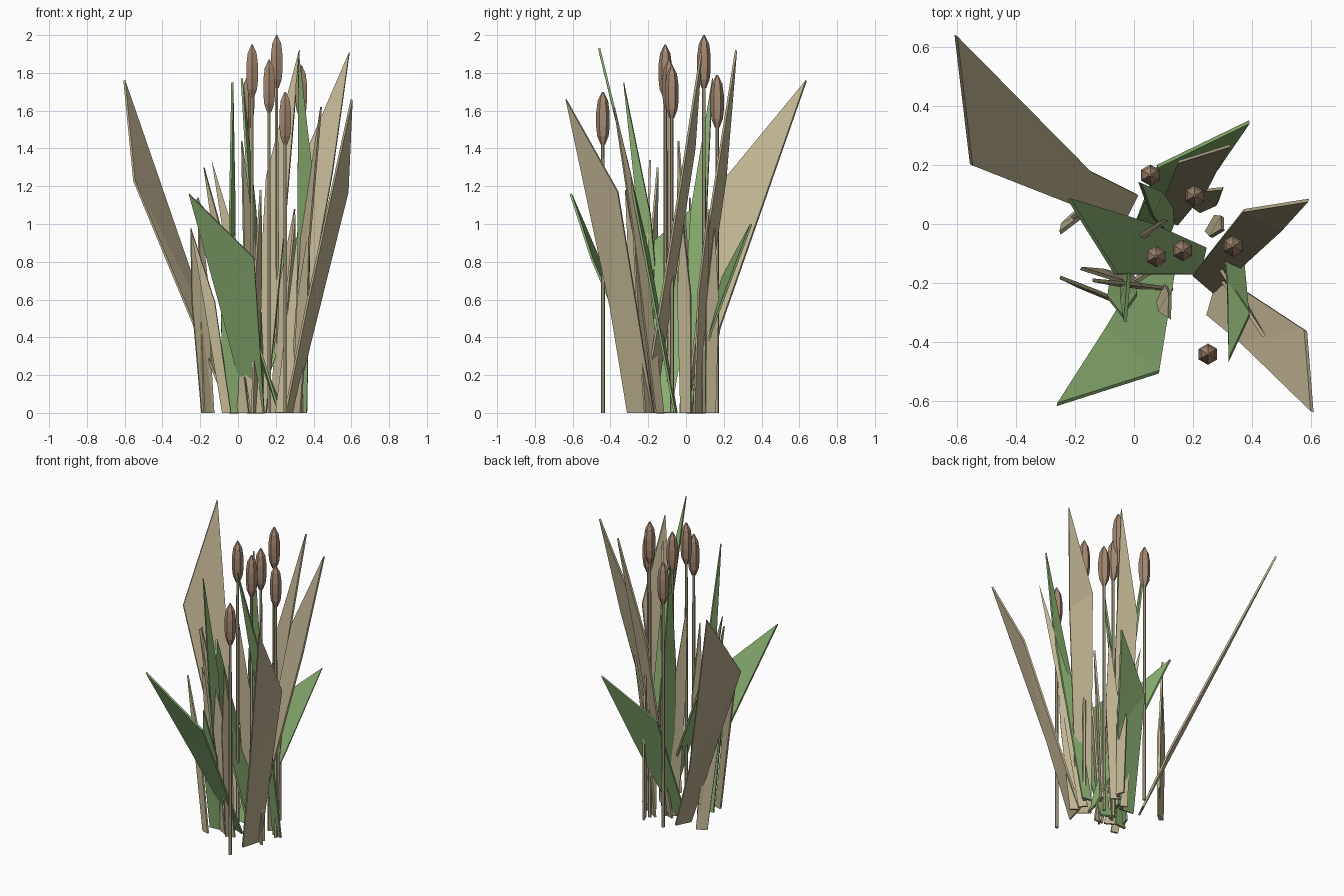
import bpy, bmesh, math
from mathutils import Vector

if "Cube" in bpy.data.objects:
    bpy.data.objects.remove(bpy.data.objects["Cube"])


def material(name, rgb):
    m = bpy.data.materials.new(name)
    m.diffuse_color = (*rgb, 1)
    m.use_nodes = True
    m.node_tree.nodes["Principled BSDF"].inputs["Base Color"].default_value = m.diffuse_color
    return m


TAN = material("dry_tan", (0.53, 0.46, 0.29))
GREEN = material("leaf_green", (0.26, 0.44, 0.17))
BROWN = material("seed_brown", (0.38, 0.25, 0.17))
STEM = material("stem_tan", (0.50, 0.43, 0.28))


def add_object(name, bm, mat):
    bmesh.ops.recalc_face_normals(bm, faces=bm.faces[:])
    me = bpy.data.meshes.new(name)
    bm.to_mesh(me)
    bm.free()
    me.materials.append(mat)
    ob = bpy.data.objects.new(name, me)
    bpy.context.collection.objects.link(ob)
    return ob


def lathe(name, x, y, profile, mat, sides=6):
    """Stacked rings of (radius, z), capped at both ends."""
    bm = bmesh.new()
    rings = []
    for r, z in profile:
        rings.append([bm.verts.new((x + r * math.sin(i * math.tau / sides),
                                    y + r * math.cos(i * math.tau / sides), z))
                      for i in range(sides)])
    for a, b in zip(rings, rings[1:]):
        for i in range(sides):
            j = (i + 1) % sides
            bm.faces.new((a[i], a[j], b[j], b[i]))
    bm.faces.new(rings[0])
    bm.faces.new(rings[-1])
    return add_object(name, bm, mat)


def blade(name, base_a, knee_a, tip, knee_b, base_b, mat):
    """Five-cornered thin leaf: base edge, two knees and a pointed tip."""
    bm = bmesh.new()
    a, ka, t, kb, b = [bm.verts.new(p) for p in
                       ((*base_a, 0), knee_a, tip, knee_b, (*base_b, 0))]
    bm.faces.new((a, ka, kb, b))
    bm.faces.new((ka, t, kb))
    ob = add_object(name, bm, mat)
    mod = ob.modifiers.new("thickness", "SOLIDIFY")
    mod.thickness = 0.012
    mod.offset = 0


def slim_blade(name, bx, by, tx, ty, tz, width, angle, mat):
    """Slim leaf from base to tip, widened along a horizontal angle."""
    side = Vector((math.cos(math.radians(angle)), math.sin(math.radians(angle)), 0)) * width / 2
    base, tip = Vector((bx, by, 0)), Vector((tx, ty, tz))
    mid = base.lerp(tip, 0.6)
    mid.xy = Vector((bx, by)).lerp(Vector((tx, ty)), 0.48)
    p, q = base - side * 0.8, base + side * 0.8
    blade(name, p.xy, mid - side, tip, mid + side, q.xy, mat)


# Cattails: thin stem and hexagonal seed head
for i, (x, y, top) in enumerate([(0.055, 0.165, 1.79), (0.205, 0.095, 2.0), (0.075, -0.11, 1.95),
                                 (0.165, -0.09, 1.87), (0.335, -0.075, 1.84), (0.25, -0.44, 1.70)]):
    lathe(f"cattail_stem_{i}", x, y, [(0.011, 0), (0.009, top - 0.27)], STEM)
    lathe(f"cattail_head_{i}", x, y,
          [(0.012, top - 0.28), (0.030, top - 0.235), (0.036, top - 0.18),
           (0.036, top - 0.11), (0.027, top - 0.045), (0.004, top)], BROWN)

# Wide outer leaves
blade("wide_tan_leaf_back", (-0.04, 0.0), (-0.55, 0.2, 1.23), (-0.602, 0.637, 1.76),
      (-0.15, 0.18, 0.45), (0.01, 0.1), TAN)
blade("wide_tan_leaf_front", (0.29, -0.17), (0.58, -0.36, 1.17), (0.602, -0.635, 1.66),
      (0.36, -0.40, 0.55), (0.25, -0.31), TAN)
blade("wide_tan_leaf_right", (0.2, -0.17), (0.37, 0.045, 1.40), (0.59, 0.08, 1.91),
      (0.50, -0.02, 1.27), (0.27, -0.23), TAN)
blade("wide_tan_leaf_middle", (0.08, 0.03), (0.15, 0.21, 1.25), (0.325, 0.265, 1.92),
      (0.25, 0.12, 1.0), (0.15, 0.0), TAN)
blade("wide_green_leaf_front", (0.14, -0.15), (0.085, -0.50, 0.82), (-0.26, -0.61, 1.16),
      (-0.10, -0.36, 0.58), (0.05, -0.11), GREEN)
blade("wide_green_leaf_left", (0.22, -0.17), (-0.06, -0.17, 0.91), (-0.22, 0.085, 1.13),
      (0.06, 0.0, 0.45), (0.24, -0.08), GREEN)
blade("wide_green_leaf_back", (0.0, -0.01), (0.08, 0.195, 0.72), (0.39, 0.345, 1.0),
      (0.25, 0.14, 0.45), (0.1, -0.02), GREEN)
blade("tall_green_leaf_right", (0.30, -0.05), (0.315, -0.20, 0.85), (0.32, -0.46, 1.93),
      (0.39, -0.31, 1.32), (0.365, -0.06), GREEN)

# Slim green leaves: base x, y, tip x, y, z, width, angle
for i, v in enumerate([(-0.03, -0.12, -0.03, -0.33, 1.75, 0.07, 70),
                       (0.13, 0.0, 0.02, 0.14, 1.77, 0.09, 70),
                       (-0.04, -0.18, -0.04, -0.31, 0.85, 0.10, 5)]):
    slim_blade(f"slim_green_leaf_{i}", *v, GREEN)

# Slim tan leaves
for i, v in enumerate([(0.29, -0.14, 0.44, -0.38, 1.62, 0.07, -50),
                       (0.1, -0.22, -0.14, -0.19, 1.34, 0.08, 0),
                       (0.03, -0.2, -0.18, -0.15, 1.30, 0.08, -30),
                       (-0.06, -0.26, -0.25, -0.18, 0.98, 0.06, -15),
                       (-0.16, 0.06, -0.25, -0.03, 0.98, 0.09, 25),
                       (-0.16, 0.05, -0.21, 0.02, 1.14, 0.06, 40),
                       (0.09, -0.22, 0.12, -0.32, 1.18, 0.07, 60),
                       (0.1, 0.0, 0.02, -0.04, 1.44, 0.08, 40),
                       (0.2, 0.06, 0.30, 0.12, 1.08, 0.08, -35),
                       (0.26, 0.0, 0.30, -0.02, 1.05, 0.08, 60),
                       (0.22, 0.13, 0.20, 0.15, 0.98, 0.07, 110),
                       (0.06, -0.15, 0.0, -0.2, 0.33, 0.05, 20),
                       (0.31, -0.2, 0.38, -0.28, 1.0, 0.07, -40)]):
    slim_blade(f"slim_tan_leaf_{i}", *v, TAN)
